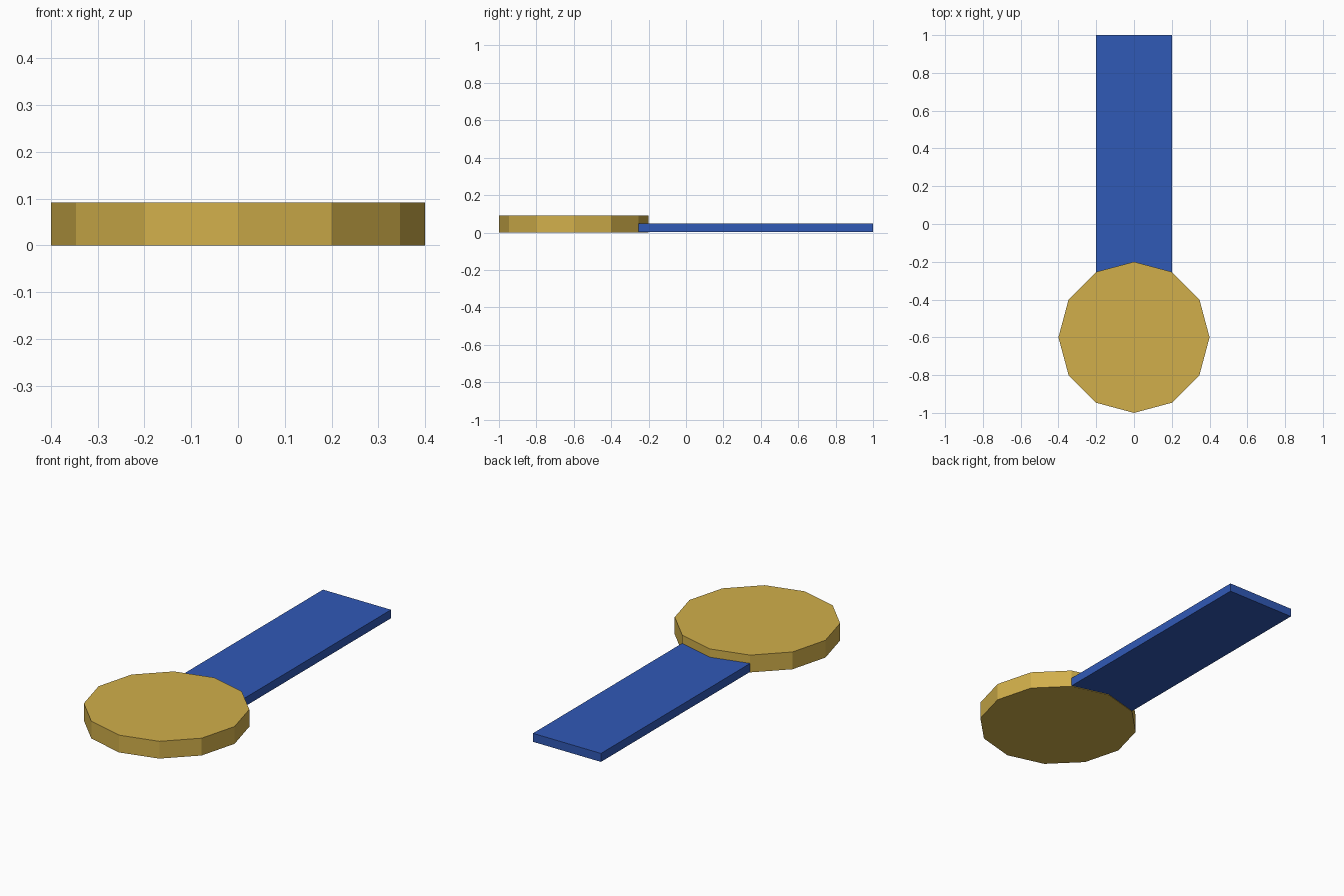
import bpy
import math

if "Cube" in bpy.data.objects:
    bpy.data.objects.remove(bpy.data.objects["Cube"])


def colour(obj, name, rgb):
    mat = bpy.data.materials.new(name)
    mat.diffuse_color = (*rgb, 1)
    mat.use_nodes = True
    mat.node_tree.nodes["Principled BSDF"].inputs["Base Color"].default_value = mat.diffuse_color
    obj.data.materials.append(mat)


def prism(name, outline, z0, z1):
    # Closed flat-faced solid extruded from a counter-clockwise outline
    n = len(outline)
    verts = [(x, y, z) for z in (z0, z1) for x, y in outline]
    faces = [tuple(reversed(range(n))), tuple(range(n, 2 * n))]
    faces += [(i, (i + 1) % n, (i + 1) % n + n, i + n) for i in range(n)]
    mesh = bpy.data.meshes.new(name)
    mesh.from_pydata(verts, [], faces)
    obj = bpy.data.objects.new(name, mesh)
    bpy.context.collection.objects.link(obj)
    return obj


# Twelve-sided medal disc
R, CY = 0.4, -0.6
ring = [(R * math.cos(math.radians(30 * i)), CY + R * math.sin(math.radians(30 * i)))
        for i in range(12)]
disc = prism("medal_disc", ring, 0.0, 0.092)
colour(disc, "gold", (0.64, 0.43, 0.07))

# Flat ribbon meeting the disc at two of its corners
y0 = CY + R * math.cos(math.radians(30))
ribbon = prism("ribbon", [(-0.2, y0), (0.2, y0), (0.2, 1.0), (-0.2, 1.0)], 0.003, 0.048)
colour(ribbon, "blue", (0.03, 0.1, 0.47))
